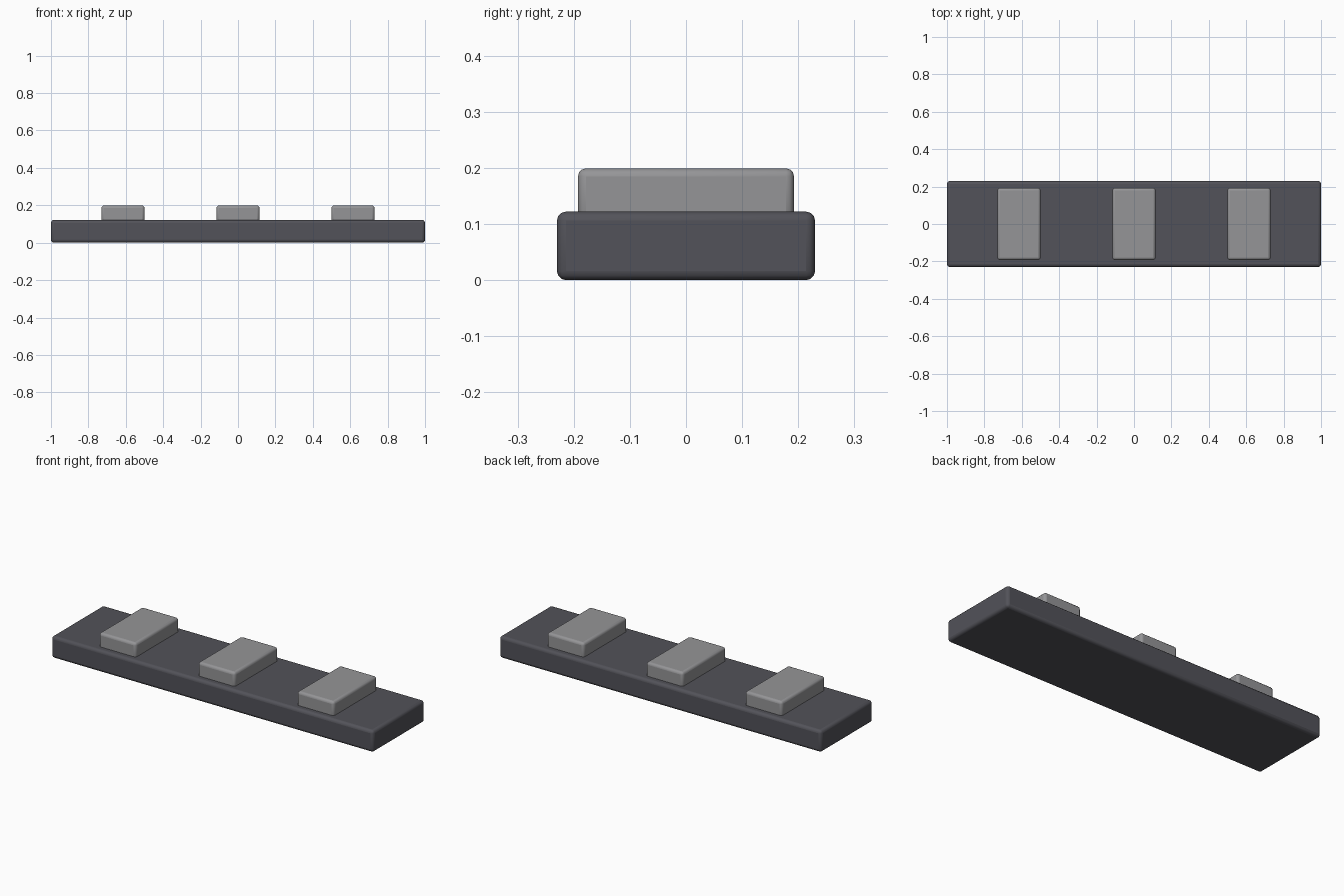
import bpy

if "Cube" in bpy.data.objects:
    bpy.data.objects.remove(bpy.data.objects["Cube"])


def material(name, rgb):
    mat = bpy.data.materials.new(name)
    mat.diffuse_color = (*rgb, 1)
    mat.use_nodes = True
    mat.node_tree.nodes["Principled BSDF"].inputs["Base Color"].default_value = mat.diffuse_color
    return mat


def rounded_box(name, size, centre, radius, mat):
    bpy.ops.mesh.primitive_cube_add(size=1, location=centre)
    obj = bpy.context.object
    obj.name = name
    obj.scale = size
    bpy.ops.object.transform_apply(location=False, rotation=False, scale=True)
    bevel = obj.modifiers.new("rounded_edges", 'BEVEL')
    bevel.width = radius
    bevel.segments = 3
    obj.data.materials.append(mat)
    bpy.ops.object.shade_smooth_by_angle()
    return obj


dark = material("dark_grey", (0.085, 0.085, 0.1))
light = material("mid_grey", (0.30, 0.30, 0.31))

# Long base slab
BASE_TOP = 0.122
rounded_box("base_slab", (2.0, 0.46, BASE_TOP), (0, 0, BASE_TOP / 2), 0.016, dark)

# Three raised pads, slightly sunk into the slab
PAD_TOP, SINK = 0.199, 0.016
height = PAD_TOP - BASE_TOP + SINK
for i, side in enumerate(("left", "middle", "right")):
    rounded_box(f"{side}_pad", (0.23, 0.385, height),
                ((i - 1) * 0.615, 0, PAD_TOP - height / 2), 0.014, light)
